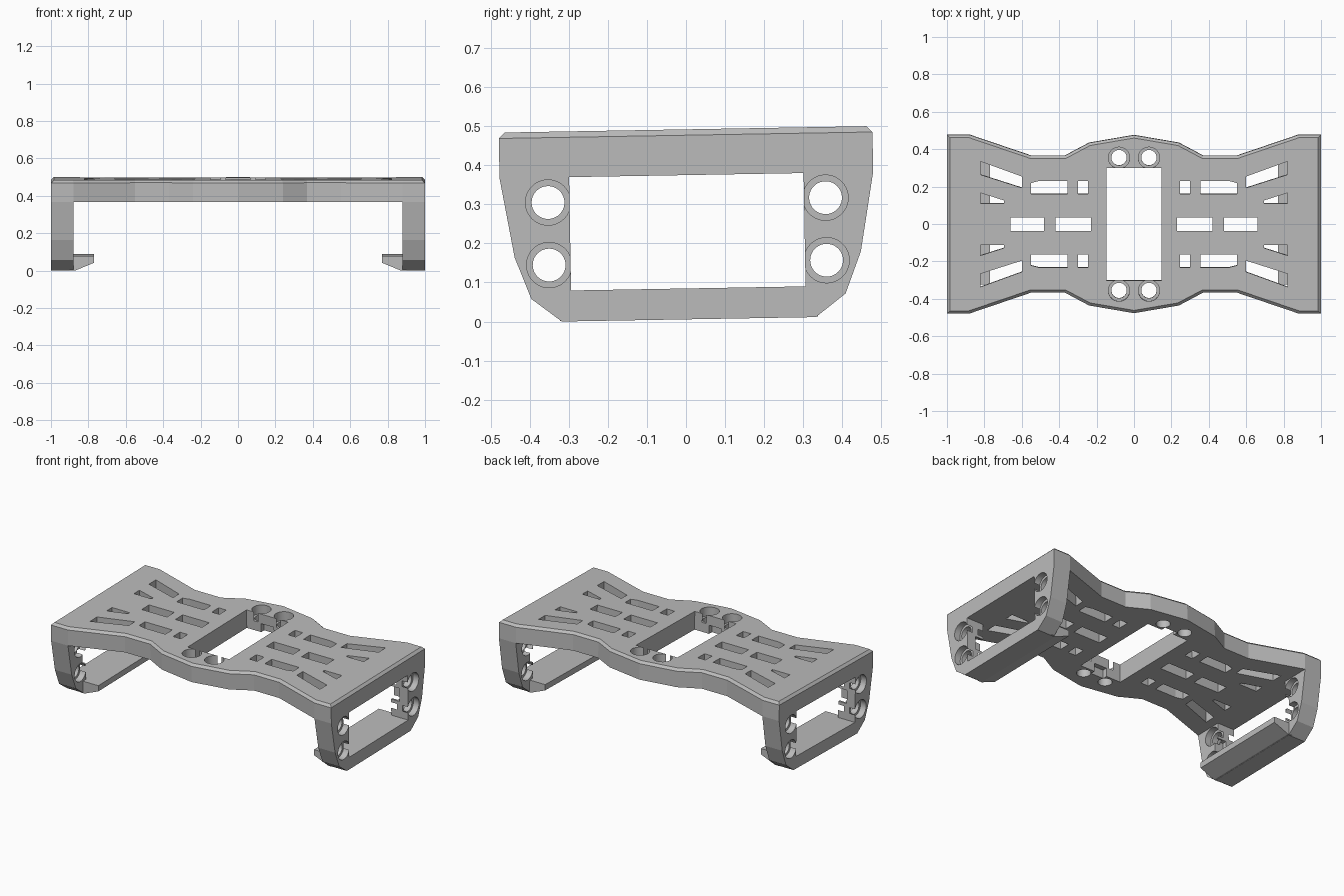
import bpy, bmesh, math
from mathutils import Matrix

if "Cube" in bpy.data.objects:
    bpy.data.objects.remove(bpy.data.objects["Cube"])

gray = bpy.data.materials.new("matte gray")
gray.use_nodes = True
COLOUR = (0.5, 0.5, 0.5, 1)
gray.diffuse_color = COLOUR
gray.node_tree.nodes["Principled BSDF"].inputs["Base Color"].default_value = COLOUR

TOP, UNDER, WALL_IN = 0.492, 0.375, 0.88


def prism(name, pts, axis, lo, hi, chamfer=0):
    """Extrude a 2D outline along an axis, optionally chamfering the far rim."""
    place = {"X": lambda a, b, t: (t, a, b),
             "Y": lambda a, b, t: (a, t, b),
             "Z": lambda a, b, t: (a, b, t)}[axis]
    bm = bmesh.new()
    base = [bm.verts.new(place(a, b, lo)) for a, b in pts]
    far = [bm.verts.new(place(a, b, hi)) for a, b in pts]
    n = len(pts)
    bm.faces.new(base)
    cap = bm.faces.new(far)
    for i in range(n):
        j = (i + 1) % n
        bm.faces.new((base[i], base[j], far[j], far[i]))
    bmesh.ops.recalc_face_normals(bm, faces=bm.faces[:])
    if chamfer:
        bmesh.ops.bevel(bm, geom=cap.edges[:], offset=chamfer, segments=1,
                        affect="EDGES")
    mesh = bpy.data.meshes.new(name)
    bm.to_mesh(mesh)
    bm.free()
    mesh.materials.append(gray)
    ob = bpy.data.objects.new(name, mesh)
    bpy.context.collection.objects.link(ob)
    return ob


def combine(target, tool, operation="DIFFERENCE"):
    tool.hide_render = True
    mod = target.modifiers.new("combine", "BOOLEAN")
    mod.operation, mod.solver, mod.object = operation, "EXACT", tool
    bpy.context.view_layer.objects.active = target
    bpy.ops.object.modifier_apply(modifier=mod.name)
    bpy.data.objects.remove(tool)


def rect(a0, a1, b0, b1):
    return [(a0, b0), (a1, b0), (a1, b1), (a0, b1)]


def circle(a, b, r, n=40):
    return [(a + r * math.cos(2 * math.pi * i / n),
             b + r * math.sin(2 * math.pi * i / n)) for i in range(n)]


def both_ways(half):
    """Close a half outline (positive first coordinate) by mirroring it."""
    return half + [(-a, b) for a, b in reversed(half) if a > 0]


# Waisted top plate
edge = [(1, 0.478), (0.88, 0.478), (0.55, 0.366), (0.37, 0.366), (0.24, 0.435)]
back = edge + [(0, 0.476)] + [(-x, y) for x, y in reversed(edge)]
outline = back + [(-x, -y) for x, y in back]
body = prism("bracket_body", outline, "Z", UNDER, TOP, 0.015)

# End walls with their windows and inward lips
wall_half = [(0.325, 0.006), (0.402, 0.065), (0.443, 0.172),
             (0.478, UNDER), (0.45, 0.42)]
for s in (1, -1):
    wall = prism("end_wall", both_ways(wall_half), "X", s * WALL_IN, s)
    combine(wall, prism("wall_window", rect(-0.3, 0.3, 0.085, 0.4), "X",
                        s * 0.8, s * 1.1))
    lip_profile = [(s * 0.9, 0.007), (s * 0.87, 0.007), (s * 0.77, 0.048),
                   (s * 0.77, 0.085), (s * 0.9, 0.085)]
    lip = prism("lip", lip_profile, "Y", -0.33, 0.33)
    combine(wall, lip, "UNION")
    combine(body, wall, "UNION")

# Central window in the plate
combine(body, prism("plate_window", rect(-0.148, 0.148, -0.3, 0.3), "Z", 0.3, 0.6))

# Ventilation slots, one quarter each, mirrored to all four
slots = [
    rect(0.245, 0.30, 0.162, 0.232),
    [(0.355, 0.162), (0.55, 0.162), (0.55, 0.22), (0.505, 0.232), (0.355, 0.232)],
    [(0.60, 0.195), (0.82, 0.265), (0.82, 0.335), (0.60, 0.255)],
    [(0.695, 0.112), (0.82, 0.112), (0.82, 0.167), (0.695, 0.127)],
]
for sx in (1, -1):
    for x0, x1 in ((0.23, 0.42), (0.48, 0.66)):
        combine(body, prism("middle_slot", rect(sx * x0, sx * x1, -0.037, 0.037),
                            "Z", 0.3, 0.6))
    for sy in (1, -1):
        for slot in slots:
            pts = [(sx * x, sy * y) for x, y in slot]
            combine(body, prism("slot", pts, "Z", 0.3, 0.6))

# Counterbored screw holes beside each window, joined by small pockets
for sy in (1, -1):
    for x in (0.08, -0.08):
        combine(body, prism("plate_hole", circle(x, sy * 0.355, 0.041), "Z", 0.3, 0.6))
        combine(body, prism("plate_bore", circle(x, sy * 0.355, 0.057), "Z", 0.435, 0.6))
    combine(body, prism("plate_pocket", rect(-0.045, 0.045, sy * 0.29, sy * 0.33),
                        "Z", 0.35, 0.43))
    for sx in (1, -1):
        for z in (0.311, 0.151):
            y = sy * 0.355
            combine(body, prism("wall_hole", circle(y, z, 0.042), "X", sx * 0.8, sx * 1.1))
            for x0, x1 in ((0.8, 0.92), (0.96, 1.1)):
                combine(body, prism("wall_bore", circle(y, z, 0.058), "X",
                                    sx * x0, sx * x1))
        combine(body, prism("wall_pocket", rect(sy * 0.29, sy * 0.33, 0.19, 0.275),
                            "X", sx * 0.8, sx * 0.94))

# Slight forward tilt, then seat on the ground and centre
body.data.transform(Matrix.Rotation(math.radians(1), 4, "X"))
ys = [v.co.y for v in body.data.vertices]
zs = [v.co.z for v in body.data.vertices]
body.data.transform(Matrix.Translation((0, -(min(ys) + max(ys)) / 2, -min(zs))))

bpy.ops.object.select_all(action="DESELECT")
body.select_set(True)
bpy.context.view_layer.objects.active = body
bpy.ops.object.shade_smooth_by_angle(angle=math.radians(9.5))
